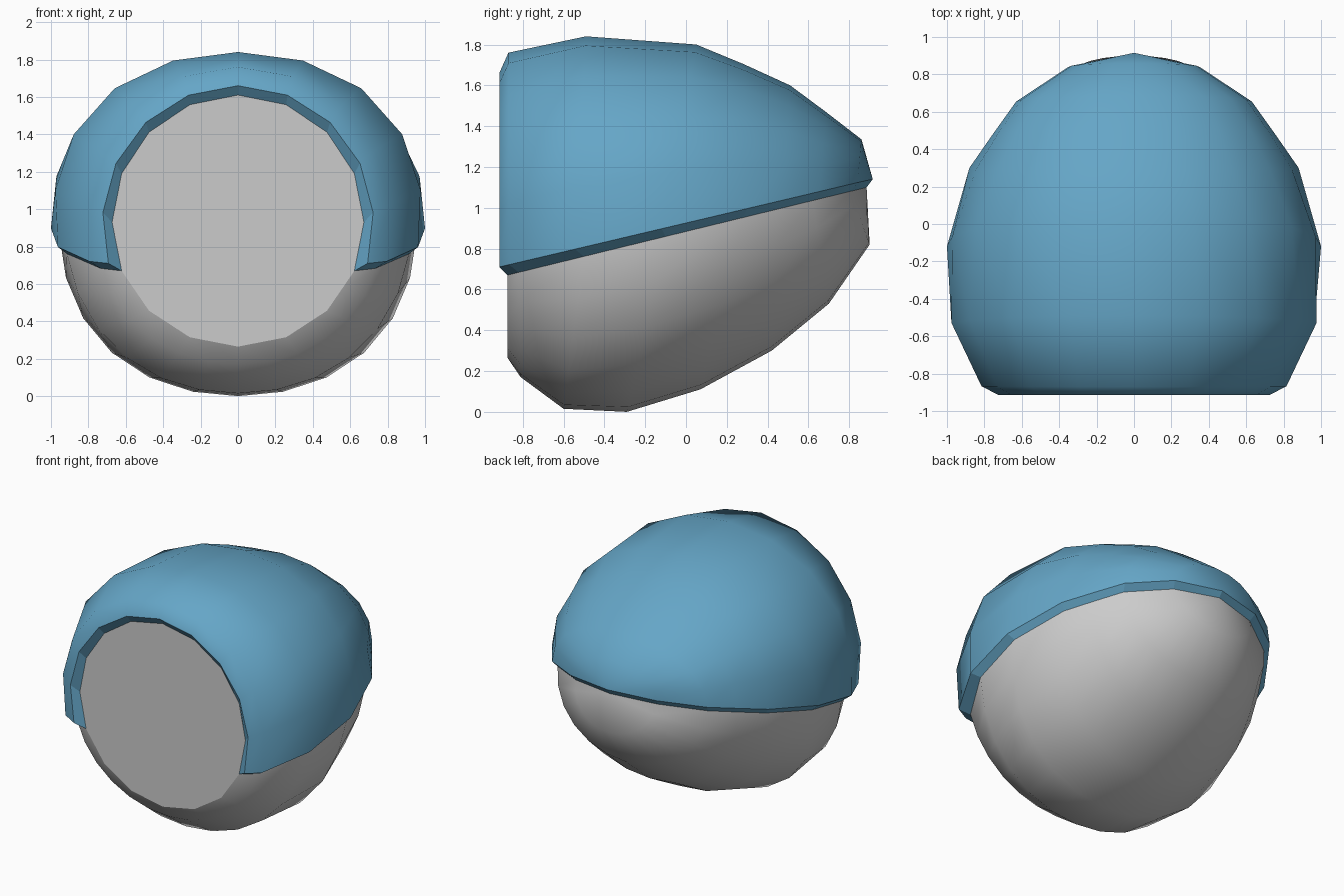
import bpy, bmesh, math
from mathutils import Vector

if "Cube" in bpy.data.objects:
    bpy.data.objects.remove(bpy.data.objects["Cube"])

# How far the cap rim sits below each ring's widest point, in degrees, and ring fullness
DELTA = [22.5, 18, 14, 3, 0, 0, 0, 0]
CAP_DELTA = [17, 14, 12, 3, 0, 0, 0, 0]
FULL = [0, .01, .025, .025, .025, .02, .01, 0]

# Profiles from the flat front to the back: rim (x, y), top (y, z), bottom (y, z)
RIM = [(.622, -.875), (.735, -.82), (.915, -.5), (.955, -.1), (.845, .28), (.73, .45), (.61, .62), (.33, .805)]
TOP = [(-.875, 1.61), (-.84, 1.70), (-.48, 1.79), (.04, 1.74), (.26, 1.655), (.48, 1.555), (.65, 1.43), (.82, 1.31)]
BOTTOM = [(-.875, .265), (-.81, .17), (-.6, .015), (-.29, 0), (.07, .11), (.42, .3), (.7, .53), (.9, .82)]
POLE = (0, .885, 1.1)
CAP_RIM = [(.693, -.915), (.796, -.867), (.963, -.545), (1.0, -.12), (.88, .3), (.755, .48), (.63, .655), (.35, .84)]
CAP_TOP = [(-.915, 1.66), (-.87, 1.76), (-.49, 1.84), (.05, 1.80), (.28, 1.705), (.51, 1.6), (.685, 1.47), (.86, 1.335)]
CAP_POLE = (0, .915, 1.14)


def arc(rim, rim_z, end, delta, full, steps, side):
    """Elliptical arc from the right rim point over the end point to the left rim point."""
    d = math.radians(delta)
    s = math.sin(d) * side
    r, e = Vector((0, rim[1], rim_z)), Vector((0, *end))
    c = (r + s * e) / (1 + s)
    w = rim[0] / math.cos(d)
    a0, a1 = -d * side, math.pi + d * side
    pts = []
    for i in range(steps + 1):
        a = a0 + (a1 - a0) * i / steps
        k = 1 if i in (0, steps) else 1 + full * math.sin(2 * a) ** 2
        pts.append(c + k * ((e - c) * math.sin(a) + Vector((w * math.cos(a), 0, 0))))
    return pts


def rings(rim, profile, deltas, base_z, slope, steps, side):
    return [arc(r, base_z + slope * (r[1] - rim[0][1]), p, d, f, steps, side)
            for r, p, d, f in zip(rim, profile, deltas, FULL)]


def skin(bm, loops, pole, closed=False):
    """Loft the loops and fan the last one to the pole."""
    grid = [[bm.verts.new(p) for p in loop] for loop in loops]
    tip = bm.verts.new(pole)
    n = len(grid[0])
    for j in range(n if closed else n - 1):
        k = (j + 1) % n
        for a, b in zip(grid, grid[1:]):
            bm.faces.new((a[j], a[k], b[k], b[j]))
        bm.faces.new((grid[-1][j], grid[-1][k], tip))
    return grid, tip


def finish(bm, name, angle, flat):
    """Make the object, shade it smooth by angle and keep the given faces flat."""
    bmesh.ops.recalc_face_normals(bm, faces=bm.faces)
    bm.faces.index_update()
    flat_ids = [f.index for f in flat]
    mesh = bpy.data.meshes.new(name)
    bm.to_mesh(mesh)
    bm.free()
    obj = bpy.data.objects.new(name, mesh)
    bpy.context.collection.objects.link(obj)
    bpy.ops.object.select_all(action='DESELECT')
    obj.select_set(True)
    bpy.context.view_layer.objects.active = obj
    bpy.ops.object.shade_smooth_by_angle(angle=math.radians(angle))
    for i in flat_ids:
        mesh.polygons[i].use_smooth = False
    return obj


upper = rings(RIM, TOP, DELTA, .67, .2443, 10, 1)
lower = rings(RIM, BOTTOM, DELTA, .67, .2443, 12, -1)
# The front disc is a regular 16-gon: put the extra points on its straight sides
for i in range(1, 12, 2):
    lower[0][i] = (lower[0][i - 1] + lower[0][i + 1]) / 2

# Grey body with a flat front disc
bm = bmesh.new()
grid, _ = skin(bm, [u + l[-2:0:-1] for u, l in zip(upper, lower)], POLE, True)
disc = bm.faces.new(grid[0])
body = finish(bm, "body", 45, [disc])

# Blue shell over the upper part
bm = bmesh.new()
inner, tip_in = skin(bm, upper, POLE)
outer, tip_out = skin(bm, rings(CAP_RIM, CAP_TOP, CAP_DELTA, .71, .2356, 10, 1), CAP_POLE)


def border(g, tip):
    return g[0] + [r[-1] for r in g[1:]] + [tip] + [r[0] for r in g[:0:-1]]


bi, bo = border(inner, tip_in), border(outer, tip_out)
edge = []
for i in range(len(bi)):
    k = (i + 1) % len(bi)
    edge.append(bm.faces.new((bi[i], bi[k], bo[k], bo[i])))
shell = finish(bm, "upper_shell", 58, edge)
blue = bpy.data.materials.new("shell_blue")
blue.diffuse_color = (0.13, 0.38, 0.57, 1)
blue.use_nodes = True
blue.node_tree.nodes["Principled BSDF"].inputs["Base Color"].default_value = blue.diffuse_color
shell.data.materials.append(blue)
